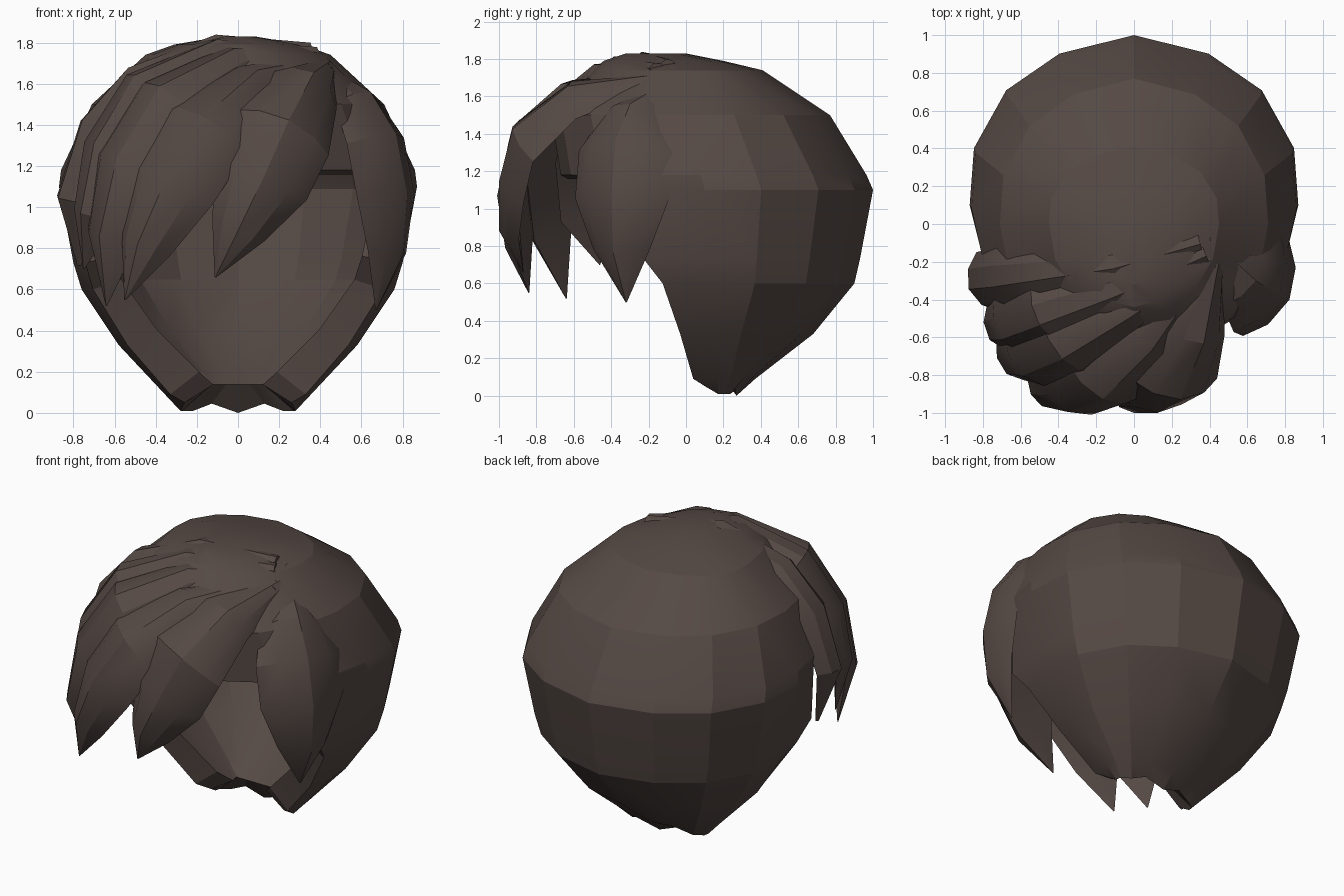
import bpy, bmesh, math
from mathutils import Vector

if "Cube" in bpy.data.objects:
    bpy.data.objects.remove(bpy.data.objects["Cube"], do_unlink=True)

hair = bpy.data.materials.new("dark_brown_hair")
hair.use_nodes = True
COLOUR = (0.09, 0.066, 0.058, 1)
hair.diffuse_color = COLOUR
hair.node_tree.nodes["Principled BSDF"].inputs["Base Color"].default_value = COLOUR


def finish(bm, name, angle):
    bmesh.ops.recalc_face_normals(bm, faces=bm.faces)
    mesh = bpy.data.meshes.new(name)
    bm.to_mesh(mesh)
    bm.free()
    mesh.materials.append(hair)
    obj = bpy.data.objects.new(name, mesh)
    bpy.context.collection.objects.link(obj)
    bpy.ops.object.select_all(action="DESELECT")
    obj.select_set(True)
    bpy.context.view_layer.objects.active = obj
    bpy.ops.object.shade_smooth_by_angle(angle=math.radians(angle))


# Cap: rings of (height, half width, centre y, back radius, front radius)
RINGS = [
    (0.02, 0.28, 0.17, 0.10, 0.18), (0.09, 0.355, 0.17, 0.20, 0.35),
    (0.33, 0.58, 0.10, 0.58, 0.35), (0.60, 0.76, 0.10, 0.80, 0.60),
    (0.73, 0.80, 0.10, 0.83, 0.87), (1.10, 0.87, 0.10, 0.90, 0.68),
    (1.18, 0.86, 0.08, 0.885, 0.75), (1.50, 0.71, 0.00, 0.77, 0.72),
    (1.74, 0.45, 0.00, 0.41, 0.50), (1.79, 0.31, -0.02, 0.22, 0.42),
    (1.83, 0.08, -0.16, 0.16, 0.16)]
HALF = [0, 27, 49, 71, 90, 112, 135, 158]
ANGLES = HALF + [180] + [360 - a for a in HALF[:0:-1]]
COLS = len(ANGLES)
OPEN = range(5, 11)      # columns left open for the face
CLOSED_FROM = 6          # first ring that runs all the way round
HEM = {0: -0.02, 1: 0.025, 5: 0.03}   # uneven nape edge


def ring(bm, z, w, yc, back, front, hem):
    verts = []
    for j, deg in enumerate(ANGLES):
        a = math.radians(deg)
        r = back if math.cos(a) > 0 else front
        bulge = 1.03 if min(deg, 360 - deg) in (49, 71) else 1
        dz = HEM.get(min(j, COLS - j), -0.01) if hem else 0
        verts.append(bm.verts.new((w * bulge * math.sin(a),
                                   yc + r * bulge * math.cos(a), z + dz)))
    return verts


bm = bmesh.new()
outer = [ring(bm, *r, i == 0) for i, r in enumerate(RINGS)]
inner = [ring(bm, z + 0.12 - 0.12 * z, max(w - 0.15, 0.05), yc, b - 0.1, f - 0.04, False)
         for z, w, yc, b, f in RINGS]
for shell in (outer, inner):
    for i in range(len(RINGS) - 1):
        for j in range(COLS):
            if i >= CLOSED_FROM or j not in OPEN:
                k = (j + 1) % COLS
                bm.faces.new((shell[i][j], shell[i][k], shell[i + 1][k], shell[i + 1][j]))
    bm.faces.new(shell[-1])
# Rim joining the outer and inner surfaces
place = {v: (i, j) for i, row in enumerate(outer) for j, v in enumerate(row)}
for e in [e for e in bm.edges if len(e.link_faces) == 1 and e.verts[0] in place]:
    (i, j), (k, l) = place[e.verts[0]], place[e.verts[1]]
    bm.faces.new((outer[i][j], outer[k][l], inner[k][l], inner[i][j]))
loose = [v for v in bm.verts if not v.link_faces]
bmesh.ops.delete(bm, geom=loose, context="VERTS")
finish(bm, "hair_cap", 18)

# Locks: lens-shaped sections, curved round the head, swept along a path
SECTION = [(-1, -0.3), (-0.6, 0.6), (0, 1), (0.6, 0.6), (1, -0.3), (0, -0.6)]
HEAD = Vector((0, 0, 0.95))
HEAD_RADIUS = 0.85


def lock(name, path, widths, height=0.07):
    pts = [Vector(p) for p in path]
    bm = bmesh.new()
    rows = []
    for i, p in enumerate(pts):
        tangent = (pts[min(i + 1, len(pts) - 1)] - pts[max(i - 1, 0)]).normalized()
        out = p - HEAD
        out = (out - tangent * out.dot(tangent)).normalized()
        side = tangent.cross(out)
        w = widths[i]
        h = min(height, w * 0.6)
        rows.append([bm.verts.new(p + side * (u * w)
                                  + out * (v * h - (u * w) ** 2 / (2 * HEAD_RADIUS)))
                     for u, v in SECTION])
    n = len(SECTION)
    for a, b in zip(rows, rows[1:]):
        for j in range(n):
            k = (j + 1) % n
            bm.faces.new((a[j], a[k], b[k], b[j]))
    bm.faces.new(rows[0])
    bm.faces.new(rows[-1])
    finish(bm, name, 28)


lock("fringe_main",
     [(0.43, -0.2, 1.68), (0.34, -0.6, 1.60), (0.23, -0.87, 1.39),
      (0.12, -0.93, 1.14), (0.0, -0.93, 0.89), (-0.11, -0.87, 0.66)],
     [0.06, 0.18, 0.25, 0.24, 0.14, 0.004])
lock("fringe_centre",
     [(0.4, -0.2, 1.70), (0.08, -0.63, 1.61), (-0.16, -0.87, 1.40),
      (-0.33, -0.93, 1.12), (-0.46, -0.9, 0.82), (-0.55, -0.84, 0.55)],
     [0.05, 0.16, 0.24, 0.23, 0.14, 0.004])
lock("fringe_outer",
     [(0.4, -0.18, 1.72), (-0.02, -0.46, 1.71), (-0.36, -0.67, 1.54),
      (-0.55, -0.75, 1.22), (-0.63, -0.74, 0.86), (-0.64, -0.64, 0.52)],
     [0.05, 0.14, 0.21, 0.22, 0.16, 0.004])
lock("temple_front",
     [(0.38, -0.16, 1.75), (-0.1, -0.36, 1.75), (-0.47, -0.5, 1.59),
      (-0.65, -0.57, 1.29), (-0.71, -0.57, 0.97), (-0.75, -0.46, 0.70)],
     [0.05, 0.12, 0.18, 0.2, 0.16, 0.004])
lock("temple_back",
     [(0.35, -0.1, 1.77), (-0.1, -0.22, 1.775), (-0.5, -0.28, 1.62),
      (-0.7, -0.31, 1.39), (-0.81, -0.32, 1.04), (-0.77, -0.24, 0.72)],
     [0.05, 0.11, 0.15, 0.18, 0.17, 0.02])
lock("side_lock",
     [(0.49, -0.17, 1.60), (0.60, -0.28, 1.51), (0.71, -0.35, 1.33),
      (0.76, -0.37, 1.06), (0.74, -0.36, 0.78), (0.67, -0.32, 0.50)],
     [0.07, 0.2, 0.28, 0.28, 0.17, 0.004])
lock("parting_ridge",
     [(0.41, 0.33, 1.64), (0.39, 0.12, 1.70), (0.38, -0.08, 1.71), (0.42, -0.27, 1.66)],
     [0.01, 0.09, 0.11, 0.07], 0.05)
